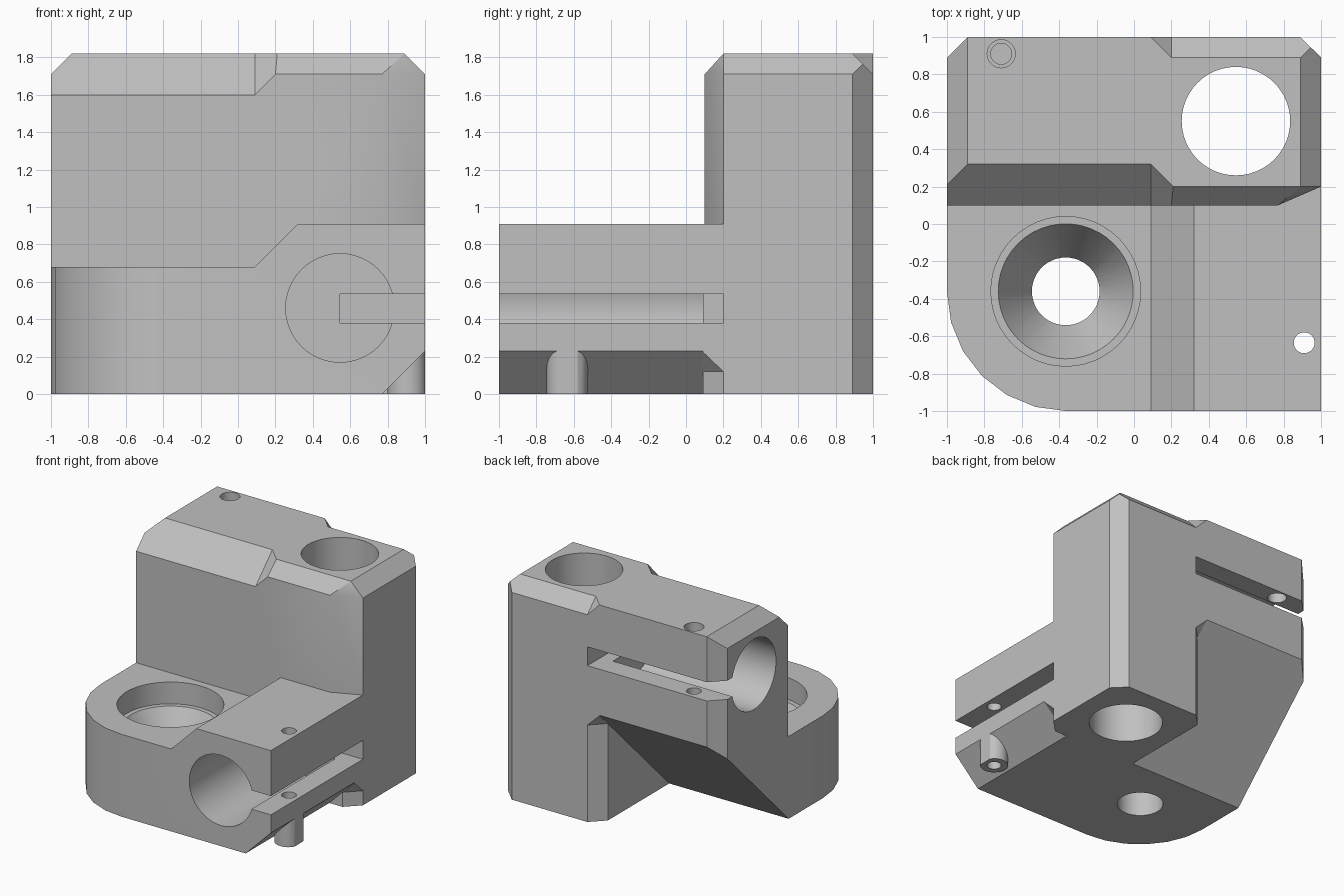
import bpy, bmesh, math
from mathutils import Vector

if "Cube" in bpy.data.objects:
    bpy.data.objects.remove(bpy.data.objects["Cube"], do_unlink=True)

grey = bpy.data.materials.new("plain_grey")
grey.use_nodes = True
grey.diffuse_color = (0.53, 0.53, 0.53, 1)
grey.node_tree.nodes["Principled BSDF"].inputs["Base Color"].default_value = (0.53, 0.53, 0.53, 1)


def finish(name, bm):
    bmesh.ops.recalc_face_normals(bm, faces=bm.faces)
    mesh = bpy.data.meshes.new(name)
    bm.to_mesh(mesh)
    bm.free()
    mesh.materials.append(grey)
    obj = bpy.data.objects.new(name, mesh)
    bpy.context.collection.objects.link(obj)
    return obj


def hull(name, points):
    """Convex solid around a few points."""
    bm = bmesh.new()
    verts = [bm.verts.new(p) for p in points]
    res = bmesh.ops.convex_hull(bm, input=verts)
    loose = [v for v in bm.verts if not v.link_faces]
    bmesh.ops.delete(bm, geom=loose, context='VERTS')
    bmesh.ops.dissolve_limit(bm, angle_limit=0.002, verts=bm.verts, edges=bm.edges)
    return finish(name, bm)


def box(name, lo, hi):
    return hull(name, [(x, y, z) for x in (lo[0], hi[0]) for y in (lo[1], hi[1]) for z in (lo[2], hi[2])])


def rod(name, start, end, r1, r2=None, seg=48):
    """Cylinder or cone between two points."""
    a, b = Vector(start), Vector(end)
    bm = bmesh.new()
    bmesh.ops.create_cone(bm, cap_ends=True, segments=seg, radius1=r1,
                          radius2=r1 if r2 is None else r2, depth=(b - a).length)
    turn = (b - a).to_track_quat('Z', 'Y').to_matrix().to_4x4()
    bmesh.ops.transform(bm, matrix=turn, verts=bm.verts)
    bmesh.ops.translate(bm, vec=(a + b) / 2, verts=bm.verts)
    return finish(name, bm)


def prism(name, profile, y0, y1):
    """Extrude an x-z profile along y."""
    bm = bmesh.new()
    face = bm.faces.new([bm.verts.new((x, y0, z)) for x, z in profile])
    out = bmesh.ops.extrude_face_region(bm, geom=[face])
    moved = [g for g in out["geom"] if isinstance(g, bmesh.types.BMVert)]
    bmesh.ops.translate(bm, vec=(0, y1 - y0, 0), verts=moved)
    return finish(name, bm)


def combine(target, other, operation='DIFFERENCE'):
    mod = target.modifiers.new("shape", 'BOOLEAN')
    mod.operation, mod.solver, mod.object = operation, 'EXACT', other
    bpy.context.view_layer.objects.active = target
    bpy.ops.object.modifier_apply(modifier=mod.name)
    bpy.data.objects.remove(other, do_unlink=True)


# Upright block with chamfered top
foot = [(-1, .1), (.77, .1), (1, .2), (1, .89), (.89, 1), (-.89, 1), (-1, .89)]
points = [(x, y, 0) for x, y in foot]
points += [(x, y, 1.71 if abs(x) == 1 or y == .1 else 1.82) for x, y in foot]
points += [(-.89, .2, 1.82), (.89, .2, 1.82)]
body = hull("corner_bracket", points)

# Stepped base with one rounded corner
base = prism("base", [(-1, 0), (1, 0), (1, .91), (.32, .91), (.09, .68), (-1, .68)], -1, .5)
arc = [(-.36 - .64 * math.cos(a), -.36 - .64 * math.sin(a))
       for a in (math.radians(15 * i) for i in range(7))]
rounded = hull("rounded_plan", [(x, y, z) for x, y in arc + [(1, -1), (1, .5), (-1, .5)] for z in (-.1, 1)])
combine(base, rounded, 'INTERSECT')
combine(body, base, 'UNION')


# Large front chamfer and short rear chamfer on the top, each with an angled end
def front_section(x, c):
    return [(x, -.1, -.1 - c), (x, 2.1 + c, 2.1), (x, -.1, 2.1)]


def rear_section(x, s):
    return [(x, 1.1, s - 1.1), (x, s - 2.1, 2.1), (x, 1.1, 2.1)]


combine(body, hull("front_chamfer", front_section(-1.1, -1.5) + front_section(.09, -1.5) + front_section(.3, -1.71)))
combine(body, hull("rear_chamfer", rear_section(1.1, 2.71) + rear_section(.2, 2.71) + rear_section(0, 2.91)))

# Sloped underside beside the leg, and the leg's angled corner
combine(body, hull("underside_slope", [(x, y, z) for x in (-1.1, .09)
                                       for y, z in ((0, -.09), (1.1, 1.01), (1.1, -.09))]))
combine(body, hull("leg_corner", [(x, y, z) for x, y, top in
                                  ((.08, .89, .8), (.09, .89, .8), (.3, 1.1, .8), (.08, 1.1, 1.01))
                                  for z in (-.1, top)]))

# Lower clamp chamfer and its angled end
combine(body, hull("clamp_chamfer", [(x, y, z) for y in (-1.1, .09)
                                     for x, z in ((.68, -.09), (1.1, .33), (1.1, -.09))]))
combine(body, hull("clamp_corner", [(x, y, z) for x, y, top in
                                    ((.89, .08, .12), (.89, .09, .12), (1.1, .3, .12), (1.1, .08, .33))
                                    for z in (-.1, top)]))

# Screw boss, cut flush with the side
ring = [math.tau * i / 24 for i in range(24)]
combine(body, hull("screw_boss", [(min(1, .91 + .11 * math.cos(a)), -.635 + .11 * math.sin(a), z)
                                  for a in ring for z in (0, .3)]), 'UNION')

# Three rod bores
combine(body, rod("upright_bore", (.545, .55, -.1), (.545, .55, 2), .29))
combine(body, rod("front_bore", (.545, -1.1, .46), (.545, .09, .46), .29))
combine(body, rod("side_bore", (-1.1, .545, 1.365), (.09, .545, 1.365), .29))

# Clamp slits
combine(body, box("front_slit", (.545, -1.1, .38), (1.1, .2, .535)))
combine(body, box("side_slit", (-1.1, .545, 1.29), (.2, 1.1, 1.445)))

# Clamp screw holes
combine(body, rod("front_screw", (.91, -.635, -.1), (.91, -.635, 1), .056, seg=24))
combine(body, rod("side_screw_top", (-.71, .91, 1.36), (-.71, .91, 2), .075, seg=24))
combine(body, rod("side_screw_tap", (-.71, .91, .95), (-.71, .91, 1.37), .056, seg=24))

# Countersunk mounting hole in the base
cx, cy = -.365, -.36
combine(body, rod("mount_recess", (cx, cy, .5), (cx, cy, .8), .4))
combine(body, rod("mount_cone", (cx, cy, .2), (cx, cy, .51), .18, .367))
combine(body, rod("mount_hole", (cx, cy, -.1), (cx, cy, .21), .181))

# Smooth the round walls, keep the edges crisp
bpy.ops.object.select_all(action='DESELECT')
body.select_set(True)
bpy.context.view_layer.objects.active = body
bpy.ops.object.shade_smooth_by_angle(angle=math.radians(28))
